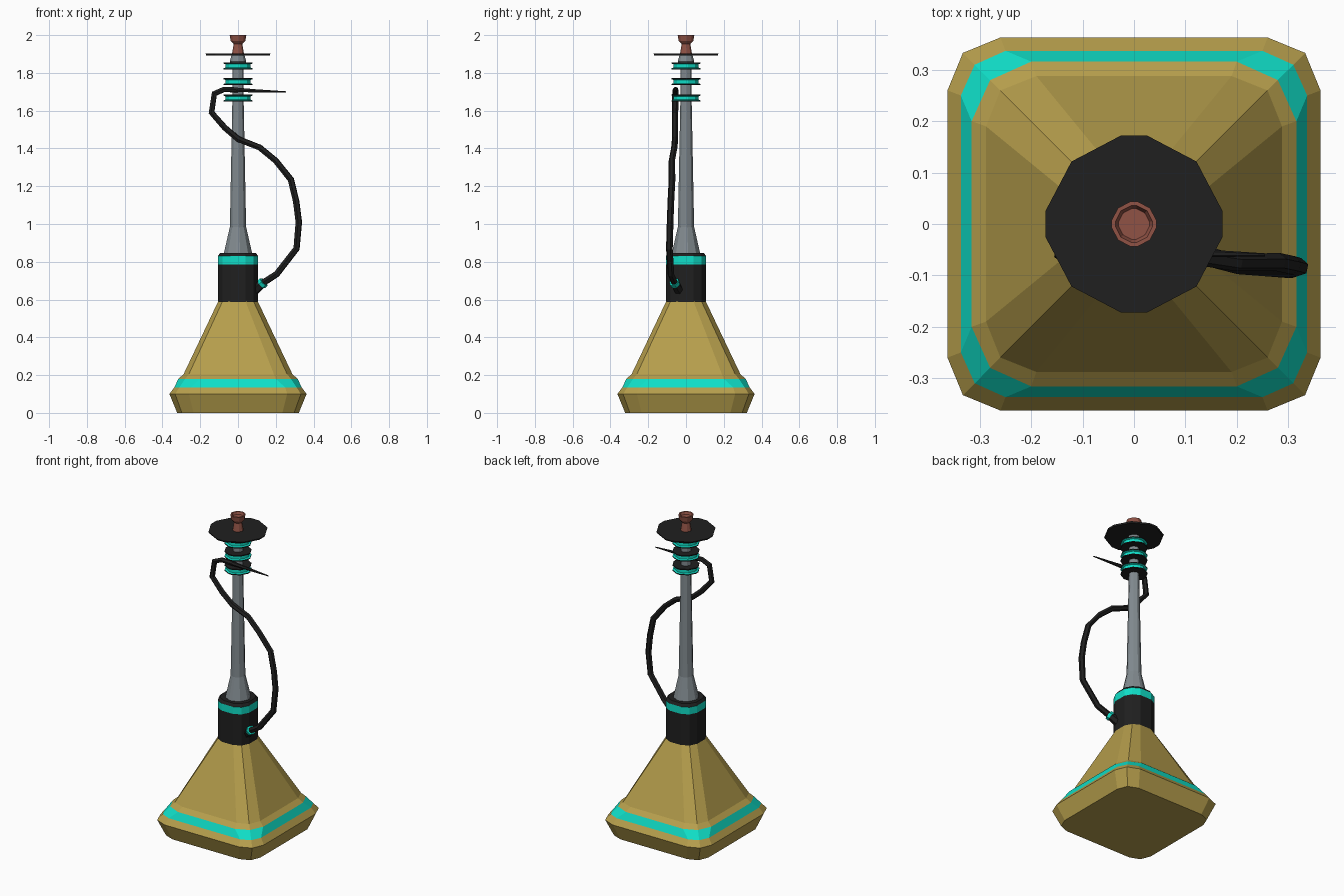
import bpy, bmesh
from mathutils import Vector

if "Cube" in bpy.data.objects:
    bpy.data.objects.remove(bpy.data.objects["Cube"])


def material(name, rgb):
    m = bpy.data.materials.new(name)
    m.diffuse_color = (*rgb, 1)
    m.use_nodes = True
    m.node_tree.nodes["Principled BSDF"].inputs["Base Color"].default_value = m.diffuse_color
    return m


GOLD = material("gold", (0.47, 0.345, 0.073))
TEAL = material("teal", (0.005, 0.74, 0.58))
BLACK = material("black", (0.014, 0.014, 0.014))
GREY = material("steel_grey", (0.22, 0.255, 0.275))
CLAY = material("clay_brown", (0.28, 0.085, 0.06))


def add_object(name, mesh, mats):
    for m in mats:
        mesh.materials.append(m)
    ob = bpy.data.objects.new(name, mesh)
    bpy.context.collection.objects.link(ob)
    return ob


def rnd(z, r):
    """Round twelve-sided section: height, half width, half flat, corner."""
    return (z, r, 0.15 * r, 0.7071 * r)


def loft(name, sections, mats, bands=None):
    """Join four-cornered sections (three points per corner) bottom to top."""
    bm = bmesh.new()
    rings = []
    for z, h, s, c in sections:
        pts = []
        x, y = 1, 0
        for _ in range(4):
            # quarter turn of the corner points
            for a, b in ((h, s), (c, c), (s, h)):
                pts.append(bm.verts.new((a * x - b * y, a * y + b * x, z)))
            x, y = -y, x
        rings.append(pts)
    for i, (lo, hi) in enumerate(zip(rings, rings[1:])):
        for k in range(12):
            j = (k + 1) % 12
            f = bm.faces.new((lo[k], lo[j], hi[j], hi[k]))
            f.material_index = bands[i] if bands else 0
    bm.faces.new(rings[0][::-1]).material_index = bands[0] if bands else 0
    bm.faces.new(rings[-1]).material_index = bands[-1] if bands else 0
    mesh = bpy.data.meshes.new(name)
    bm.to_mesh(mesh)
    bm.free()
    return add_object(name, mesh, mats)


def tube(name, points, mat):
    """Six-sided tube through (x, y, z, radius) points."""
    cu = bpy.data.curves.new(name + "_path", 'CURVE')
    cu.dimensions = '3D'
    cu.bevel_depth = 1.0
    cu.bevel_resolution = 1
    cu.use_fill_caps = True
    sp = cu.splines.new('POLY')
    sp.points.add(len(points) - 1)
    for p, (x, y, z, r) in zip(sp.points, points):
        p.co = (x, y, z, 1)
        p.radius = r
    tmp = bpy.data.objects.new(name + "_path", cu)
    bpy.context.collection.objects.link(tmp)
    dg = bpy.context.evaluated_depsgraph_get()
    mesh = bpy.data.meshes.new_from_object(tmp.evaluated_get(dg))
    bpy.data.objects.remove(tmp)
    mesh.materials.clear()
    for p in mesh.polygons:
        p.use_smooth = False
        p.material_index = 0
    return add_object(name, mesh, [mat])


# Water vase with painted stripe
loft("vase", [(0, 0.322, 0.235, 0.297), (0.10, 0.363, 0.26, 0.333),
              (0.135, 0.337, 0.25, 0.31), (0.18, 0.316, 0.2, 0.28),
              (0.205, 0.288, 0.19, 0.26), (0.59, 0.105, 0.04, 0.082)],
     [GOLD, TEAL], [0, 0, 1, 0, 0])

# Neck collar
loft("neck_collar", [(0.585, 0.106, 0.04, 0.083), (0.785, 0.106, 0.04, 0.083),
                     (0.83, 0.106, 0.04, 0.083), (0.847, 0.095, 0.035, 0.073)],
     [BLACK, TEAL], [0, 1, 0])

# Stem
loft("stem", [rnd(0.84, 0.076), rnd(0.985, 0.043), rnd(1.65, 0.03),
              rnd(1.84, 0.03), rnd(1.86, 0.044), rnd(1.895, 0.034)], [GREY])

# Grooved rings on the stem
for i, z in enumerate((1.648, 1.735, 1.818)):
    loft(f"stem_ring_{i + 1}",
         [rnd(z, 0.062), rnd(z, 0.078), rnd(z + 0.006, 0.078), rnd(z + 0.010, 0.067),
          rnd(z + 0.028, 0.067), rnd(z + 0.032, 0.078), rnd(z + 0.038, 0.078),
          rnd(z + 0.038, 0.062)],
         [BLACK, TEAL], [0, 0, 1, 1, 1, 0, 0])

# Ash tray and clay bowl
loft("tray", [rnd(1.893, 0.168), rnd(1.902, 0.172)], [BLACK])
loft("bowl", [rnd(1.9, 0.032), rnd(1.952, 0.023), rnd(1.97, 0.039), rnd(2.0, 0.044),
              rnd(2.0, 0.036), rnd(1.985, 0.03)], [CLAY])

# Hose socket, with a teal ring
a, b = Vector((0.085, -0.035, 0.645)), Vector((0.15, -0.07, 0.705))


def along(t, r):
    return (*a.lerp(b, t), r)


tube("hose_socket", [along(0, 0.026), along(0.6, 0.024)], BLACK)
tube("socket_ring", [along(0.6, 0.028), along(0.8, 0.028)], TEAL)

# Hose and mouthpiece
tube("hose", [along(0.7, 0.019), (0.205, -0.08, 0.735, 0.018), (0.31, -0.088, 0.87, 0.018),
              (0.322, -0.084, 1.01, 0.018), (0.308, -0.08, 1.12, 0.018),
              (0.28, -0.074, 1.235, 0.018), (0.2, -0.075, 1.335, 0.017),
              (0.115, -0.062, 1.405, 0.017), (0, -0.058, 1.45, 0.017),
              (-0.07, -0.058, 1.51, 0.017), (-0.14, -0.058, 1.59, 0.017),
              (-0.125, -0.056, 1.69, 0.017), (-0.075, -0.055, 1.712, 0.015),
              (0, -0.055, 1.71, 0.014)], BLACK)
tube("mouthpiece", [(-0.01, -0.055, 1.71, 0.014), (0.1, -0.056, 1.705, 0.009),
                    (0.255, -0.06, 1.70, 0.003)], BLACK)
